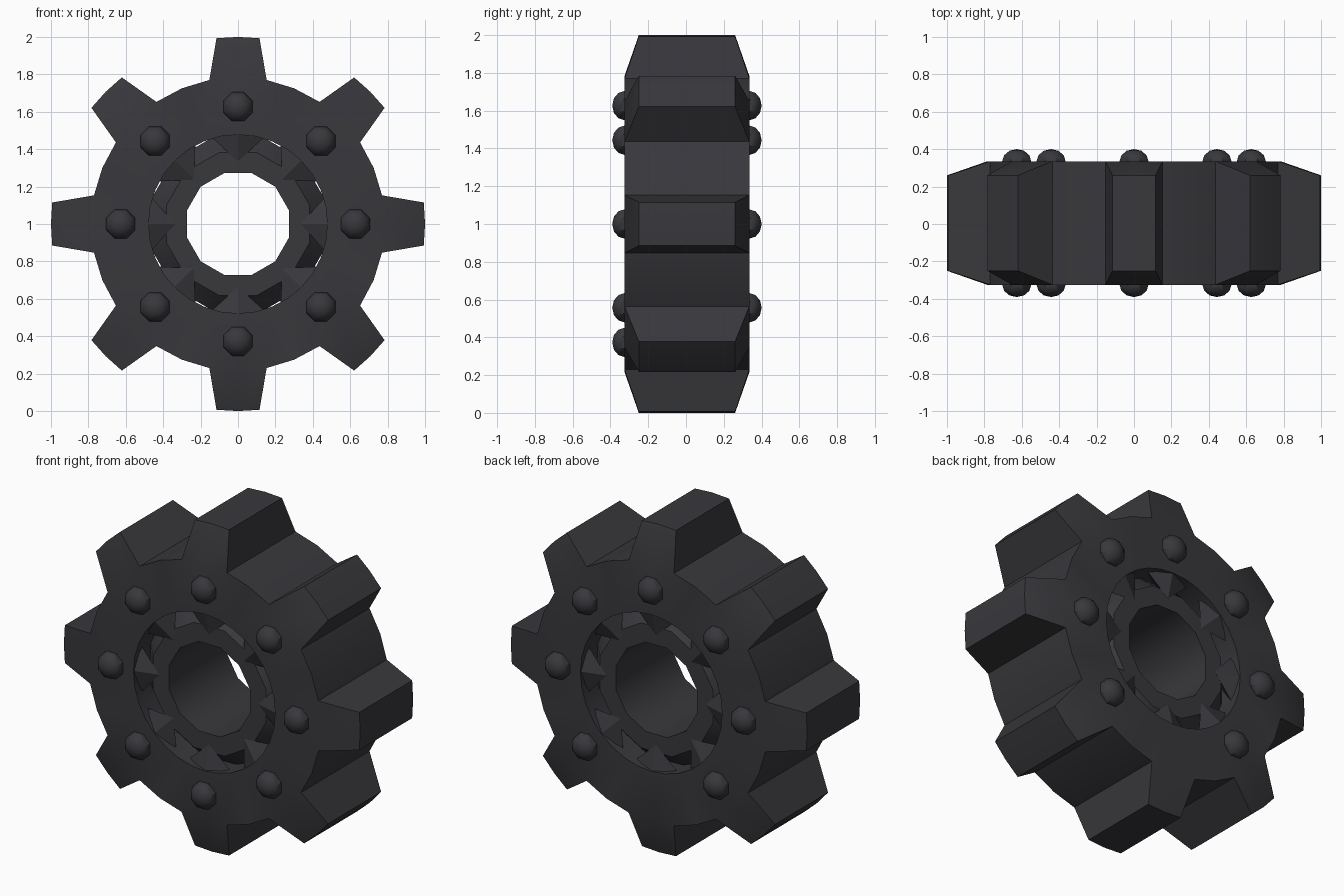
import bpy, bmesh, math
from mathutils import Matrix, Vector

if "Cube" in bpy.data.objects:
    bpy.data.objects.remove(bpy.data.objects["Cube"])

Y0, HALF = 0.005, 0.33          # middle of the thickness, half thickness
AXIS_Z = 1.0

dark = bpy.data.materials.new("dark_iron")
dark.diffuse_color = (0.04, 0.04, 0.046, 1)
dark.use_nodes = True
dark.node_tree.nodes["Principled BSDF"].inputs["Base Color"].default_value = dark.diffuse_color


def polar(r, a, y):
    """Point at radius r, clockwise angle a from the top, depth y from the middle."""
    return Vector((r * math.sin(a), Y0 + y, AXIS_Z + r * math.cos(a)))


def finish(bm, name, angle=30):
    bmesh.ops.recalc_face_normals(bm, faces=bm.faces)
    me = bpy.data.meshes.new(name)
    bm.to_mesh(me)
    bm.free()
    ob = bpy.data.objects.new(name, me)
    bpy.context.collection.objects.link(ob)
    me.materials.append(dark)
    bpy.ops.object.select_all(action='DESELECT')
    ob.select_set(True)
    bpy.context.view_layer.objects.active = ob
    bpy.ops.object.shade_smooth_by_angle(angle=math.radians(angle))
    return ob


def lathe(bm, profile, n, offset=0.0):
    """Spin a closed (radius, depth) profile about the gear axis."""
    rings = [[bm.verts.new(polar(r, 2 * math.pi * (i + offset) / n, y))
              for r, y in profile] for i in range(n)]
    m = len(profile)
    for i in range(n):
        a, b = rings[i], rings[(i + 1) % n]
        for j in range(m):
            k = (j + 1) % m
            bm.faces.new((a[j], a[k], b[k], b[j]))
    return rings


# Gear ring with eight tapered teeth
bm = bmesh.new()
N = 32
rings = lathe(bm, [(0.785, -HALF), (0.785, HALF), (0.478, HALF), (0.478, -HALF)], N)
for t in range(8):
    i = t * 4
    base = [rings[(i + d) % N] for d in (-1, 0, 1)]
    for a, b in zip(base, base[1:]):
        bm.faces.remove(next(f for f in a[0].link_faces
                             if all(v in f.verts for v in (a[1], b[0], b[1]))))
    mid = 2 * math.pi * t / 8
    tips = [[bm.verts.new(polar(1.0, mid + math.radians(d), y)) for y in (-0.255, 0.255)]
            for d in (-6.6, 0, 6.6)]
    for k in (0, 1):
        for s in (0, 1):       # sloping front and back
            bm.faces.new((base[k][s], base[k + 1][s], tips[k + 1][s], tips[k][s]))
        bm.faces.new((tips[k][0], tips[k + 1][0], tips[k + 1][1], tips[k][1]))
    for k in (0, 2):           # flanks
        bm.faces.new((base[k][0], base[k][1], tips[k][1], tips[k][0]))
finish(bm, "toothed_ring", 20)

# Recessed hub with a twelve-sided bore and bevelled outer rim
bm = bmesh.new()
lathe(bm, [(0.282, -0.28), (0.282, 0.28), (0.395, 0.28), (0.485, 0.18),
           (0.485, -0.18), (0.395, -0.28)], 12, 0.5)
finish(bm, "hub", 35)

# Inward-pointing spikes around both openings
bm = bmesh.new()
for side in (-1, 1):
    for t in range(8):
        a = 2 * math.pi * t / 8
        apex = bm.verts.new(polar(0.335, a, side * 0.285))
        d = math.atan2(0.14, 0.462)
        foot = [bm.verts.new(polar(0.483, a - d, side * 0.275)),
                bm.verts.new(polar(0.485, a, side * 0.326)),
                bm.verts.new(polar(0.483, a + d, side * 0.275)),
                bm.verts.new(polar(0.485, a, side * 0.16))]
        for k in range(4):
            bm.faces.new((apex, foot[k], foot[(k + 1) % 4]))
        bm.faces.new(foot)
finish(bm, "inner_spikes", 10)

# Domed rivets on both faces; the lowest one at the back is absent
bm = bmesh.new()
for side in (-1, 1):
    for t in range(8):
        if side == 1 and t == 4:
            continue
        place = (Matrix.Translation(polar(0.627, 2 * math.pi * t / 8, side * HALF))
                 @ Matrix.Rotation(math.pi / 2, 4, 'X')
                 @ Matrix.Rotation(math.pi / 8, 4, 'Z')
                 @ Matrix.Diagonal((1, 1, 0.78, 1)))
        bmesh.ops.create_uvsphere(bm, u_segments=8, v_segments=6, radius=0.084, matrix=place)
finish(bm, "rivets", 40)
